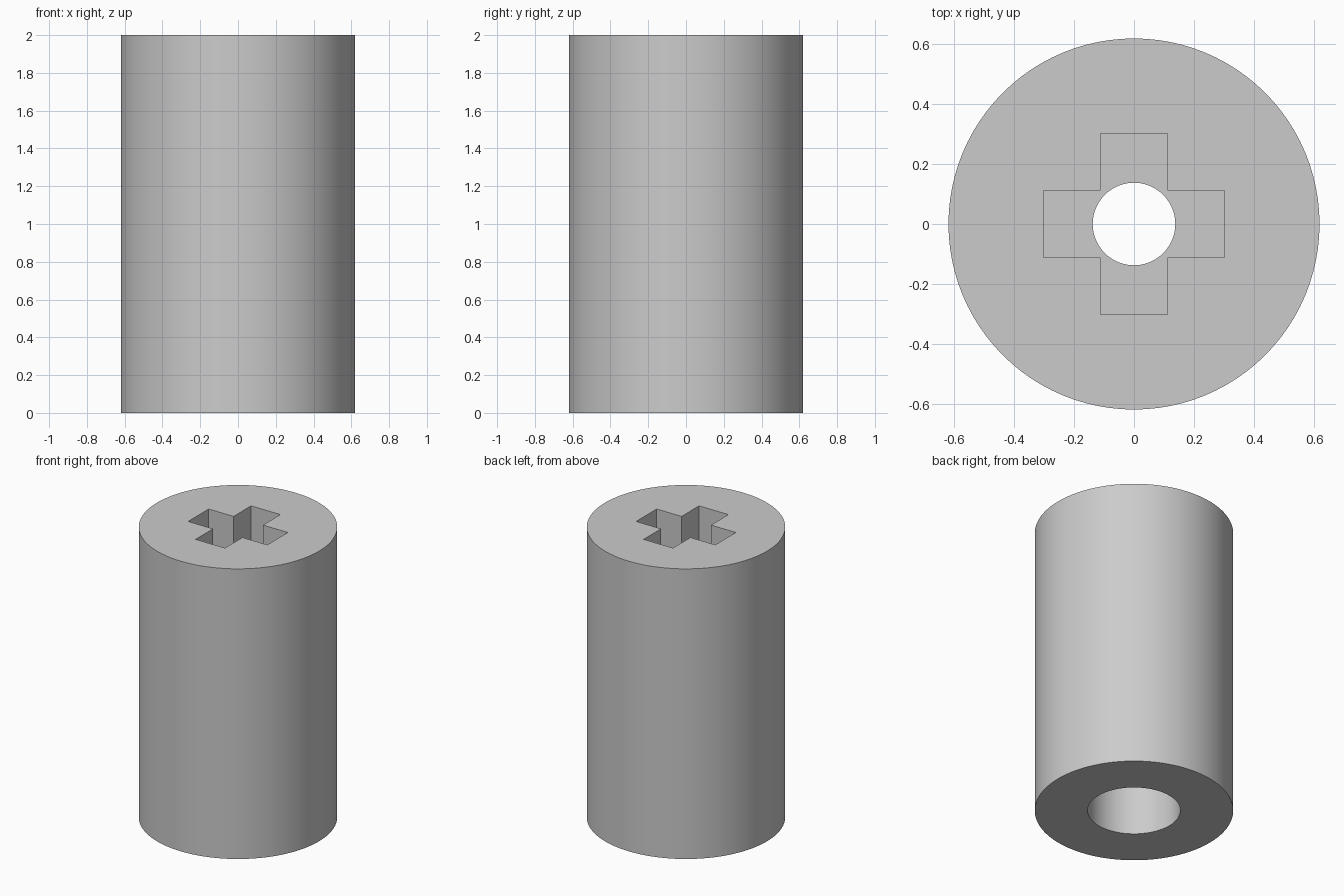
import bpy
import bmesh
import math

cube = bpy.data.objects.get("Cube")
if cube:
    bpy.data.objects.remove(cube, do_unlink=True)

HEIGHT, RADIUS = 2.0, 0.62
BORE_RADIUS, BORE_TOP = 0.29, 0.9
HOLE_RADIUS = 0.138
ARM, HALF_WIDTH, SOCKET_FLOOR = 0.302, 0.112, 1.1
SPILL = 0.2  # how far cutters reach past the ends

grey = bpy.data.materials.new("light_grey")
grey.use_nodes = True
colour = (0.6, 0.6, 0.6, 1)
grey.diffuse_color = colour
grey.node_tree.nodes["Principled BSDF"].inputs["Base Color"].default_value = colour


def prism(name, outline, low, high):
    """Extrude a closed outline from low to high."""
    bm = bmesh.new()
    face = bm.faces.new([bm.verts.new((x, y, low)) for x, y in outline])
    top = bmesh.ops.extrude_face_region(bm, geom=[face])["geom"]
    verts = [v for v in top if isinstance(v, bmesh.types.BMVert)]
    bmesh.ops.translate(bm, verts=verts, vec=(0, 0, high - low))
    bmesh.ops.recalc_face_normals(bm, faces=bm.faces)
    mesh = bpy.data.meshes.new(name)
    bm.to_mesh(mesh)
    bm.free()
    mesh.materials.append(grey)
    obj = bpy.data.objects.new(name, mesh)
    bpy.context.collection.objects.link(obj)
    return obj


def circle(radius, sides):
    return [(radius * math.cos(math.tau * i / sides),
             radius * math.sin(math.tau * i / sides)) for i in range(sides)]


# Cross outline: one arm corner set turned through four quarters
cross = []
for c, s in ((1, 0), (0, 1), (-1, 0), (0, -1)):
    for x, y in ((ARM, -HALF_WIDTH), (ARM, HALF_WIDTH), (HALF_WIDTH, HALF_WIDTH)):
        cross.append((x * c - y * s, x * s + y * c))

# Outer sleeve and the three openings cut into it
sleeve = prism("sleeve", circle(RADIUS, 96), 0, HEIGHT)
cutters = [
    prism("cross_socket_cutter", cross, SOCKET_FLOOR, HEIGHT + SPILL),
    prism("round_bore_cutter", circle(BORE_RADIUS, 64), -SPILL, BORE_TOP),
    prism("screw_hole_cutter", circle(HOLE_RADIUS, 48), BORE_TOP - SPILL, SOCKET_FLOOR + SPILL),
]

bpy.ops.object.select_all(action="DESELECT")
bpy.context.view_layer.objects.active = sleeve
sleeve.select_set(True)
for cutter in cutters:
    cutter.hide_render = True
    cut = sleeve.modifiers.new(cutter.name, "BOOLEAN")
    cut.operation = "DIFFERENCE"
    cut.solver = "EXACT"
    cut.object = cutter
    bpy.ops.object.modifier_apply(modifier=cut.name)
    bpy.data.objects.remove(cutter, do_unlink=True)

bpy.ops.object.shade_smooth_by_angle(angle=math.radians(30))
